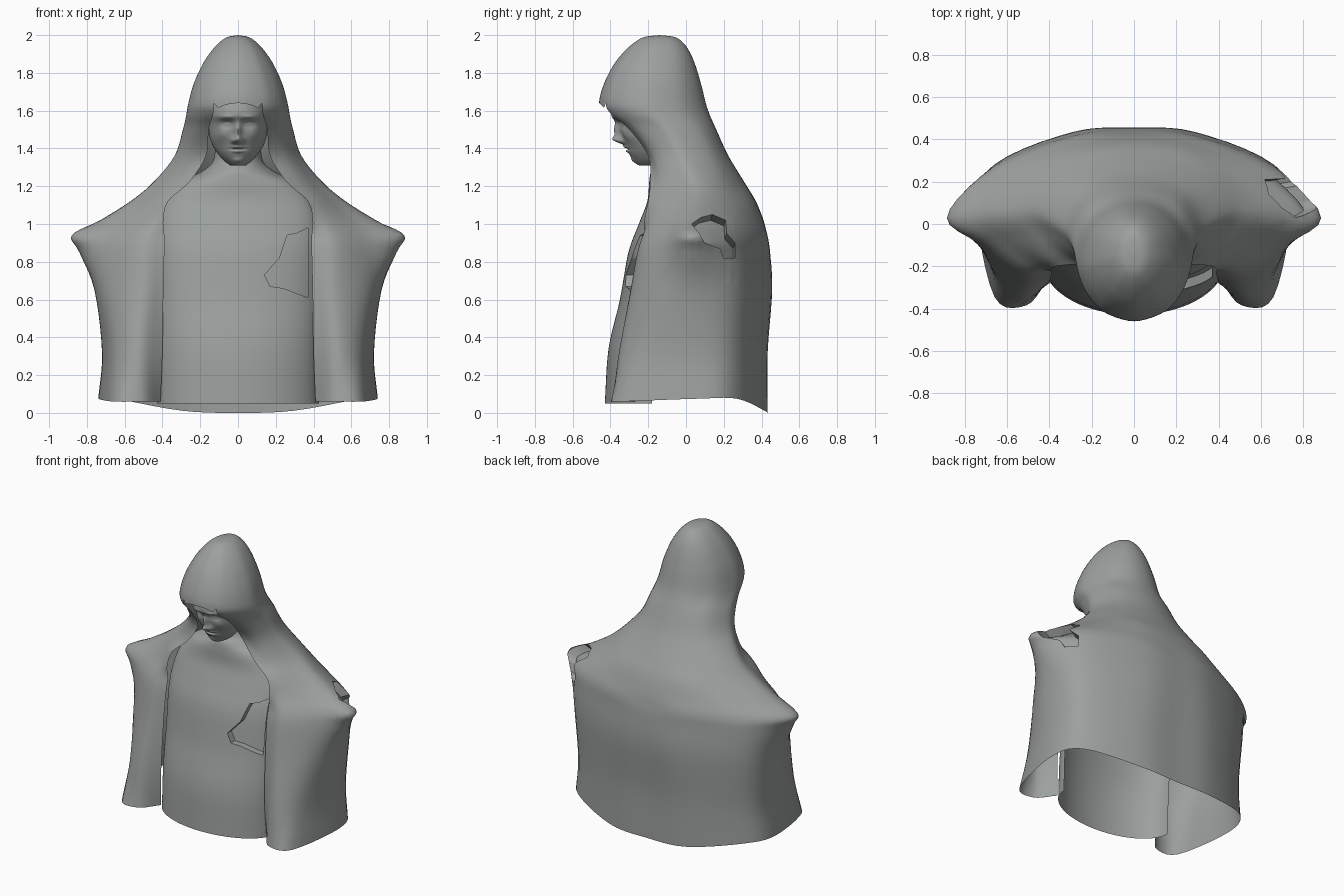
import bpy, bmesh, math
from mathutils import Vector

if "Cube" in bpy.data.objects:
    bpy.data.objects.remove(bpy.data.objects["Cube"])


def spline(pts, n, mirrored=False):
    """Catmull-Rom resample of n-dimensional points, n steps per span."""
    p = [Vector(q) for q in pts]
    if mirrored:                                 # smooth across the x = 0 plane
        flip = lambda v: Vector((-v.x, v.y, v.z))
        p = [flip(p[1])] + p + [flip(p[-2])]
    else:
        p = [2 * p[0] - p[1]] + p + [2 * p[-1] - p[-2]]
    out = []
    for i in range(1, len(p) - 2):
        a, b, c, d = p[i - 1:i + 3]
        for k in range(n):
            t = k / n
            out.append(0.5 * (2 * b + (c - a) * t + (2 * a - 5 * b + 4 * c - d) * t * t
                              + (3 * b - a - 3 * c + d) * t ** 3))
    return out + [p[-2]]


stone = bpy.data.materials.new("stone")
stone.diffuse_color = (.33, .35, .34, 1)
stone.use_nodes = True
stone.node_tree.nodes["Principled BSDF"].inputs["Base Color"].default_value = stone.diffuse_color


def sheet(name, grid, skip=lambda r, c: False, mirror=False, angle=50):
    """Skin a grid of points, optionally mirrored in x, with smooth shading."""
    bm = bmesh.new()
    for s in ((1, -1) if mirror else (1,)):
        vs = [[bm.verts.new((p[0] * s, p[1], p[2])) for p in row] for row in grid]
        for r in range(len(vs) - 1):
            for c in range(len(vs[0]) - 1):
                if not skip(r, c):
                    q = [vs[r][c], vs[r][c + 1], vs[r + 1][c + 1], vs[r + 1][c]]
                    bm.faces.new(q if s == 1 else q[::-1])
    bmesh.ops.delete(bm, geom=[v for v in bm.verts if not v.link_faces], context='VERTS')
    bmesh.ops.remove_doubles(bm, verts=bm.verts, dist=0.0008)
    bmesh.ops.recalc_face_normals(bm, faces=bm.faces)
    me = bpy.data.meshes.new(name)
    bm.to_mesh(me)
    bm.free()
    me.materials.append(stone)
    ob = bpy.data.objects.new(name, me)
    bpy.context.collection.objects.link(ob)
    bpy.ops.object.select_all(action='DESELECT')
    ob.select_set(True)
    bpy.context.view_layer.objects.active = ob
    bpy.ops.object.shade_smooth_by_angle(angle=math.radians(angle))
    return ob


def inside(u, v, poly):
    hit = False
    for (a, b), (c, d) in zip(poly, poly[1:] + poly[:1]):
        if (b > v) != (d > v) and u < a + (v - b) / (d - b) * (c - a):
            hit = not hit
    return hit


def tear(ob, poly, axis, near, move):
    """Cut a ragged outline (seen along x or y) and sink the patch inside it."""
    bm = bmesh.new()
    bm.from_mesh(ob.data)
    u = 1 - axis
    mid = Vector((sum(p[0] for p in poly), sum(p[1] for p in poly))) / len(poly)

    def close(f):
        p = f.calc_center_median()
        return near(p) and (Vector((p[u], p.z)) - mid).length < .25

    for (a, b), (c, d) in zip(poly, poly[1:] + poly[:1]):
        co, no = Vector((0, 0, b)), Vector((0, 0, a - c))
        co[u], no[u] = a, d - b
        fs = [f for f in bm.faces if close(f)]
        geom = fs + list({e for f in fs for e in f.edges}) + list({v for f in fs for v in f.verts})
        bmesh.ops.bisect_plane(bm, geom=geom, dist=1e-5, plane_co=co, plane_no=no)
    faces = []
    for f in bm.faces:
        p = f.calc_center_median()
        if near(p) and inside(p[u], p.z, poly):
            faces.append(f)
    new = bmesh.ops.extrude_face_region(bm, geom=faces)['geom']
    old = [f for f in faces if f.is_valid]
    if old:
        bmesh.ops.delete(bm, geom=old, context='FACES')
    bmesh.ops.translate(bm, vec=move,
                        verts=[v for v in new if isinstance(v, bmesh.types.BMVert)])
    for e in bm.edges:
        if len(e.link_faces) == 2 and e.calc_face_angle(0) > .7:
            e.smooth = False
    bm.to_mesh(ob.data)
    bm.free()


# Cloak half sections: z, back y, then x,y pairs running round to the front edge
cloak = [
    (.06, .43, .30, .415, .65, .27, .74, .06, .66, -.345, .51, -.385, .41, -.27),
    (.32, .43, .30, .415, .64, .27, .72, .05, .66, -.25, .53, -.355, .40, -.28),
    (.65, .455, .29, .435, .66, .28, .76, .04, .69, -.17, .52, -.29, .395, -.26),
    (.85, .445, .29, .42, .67, .27, .84, .03, .69, -.13, .52, -.25, .39, -.24),
    (.94, .43, .29, .41, .66, .26, .88, .03, .68, -.10, .51, -.22, .39, -.22),
    (1.02, .41, .28, .38, .57, .25, .73, .05, .60, -.08, .48, -.18, .395, -.22),
    (1.12, .37, .25, .34, .46, .22, .57, .06, .50, -.06, .43, -.15, .37, -.20),
    (1.22, .31, .20, .28, .37, .19, .45, .06, .40, -.05, .34, -.13, .26, -.19),
    (1.36, .225, .15, .20, .27, .13, .335, .0, .31, -.09, .25, -.17, .17, -.20),
    (1.50, .16, .12, .14, .23, .07, .29, -.07, .27, -.17, .22, -.26, .155, -.30),
]
rows = []
for i, r in enumerate(cloak):
    z, flat = r[0], (0,) + r[1:]
    row = [Vector((flat[k], flat[k + 1], z)) for k in range(0, 14, 2)]
    if i == 0:                                   # hem dips at the back
        for p, h in zip(row, (0, .012, .075, .075, .06, .06, .06)):
            p.z = h
    rows.append(row + [2 * row[-1] - row[-2]])

# Hood sections: z, back y, front y, half width
hood = [(1.58, .125, -.43, .273), (1.64, .105, -.46, .262), (1.74, .08, -.435, .235),
        (1.84, .05, -.385, .19), (1.91, .02, -.33, .145), (1.96, -.015, -.275, .10),
        (1.99, -.06, -.22, .055), (2.0, -.14, -.14, 0)]
for z, yb, yf, w in hood:
    row = []
    for deg in (0, 27, 57, 90, 112, 132, 151, 180):
        a = math.radians(deg)
        row.append(Vector((w * math.sin(a), (yb + yf) / 2 + (yb - yf) / 2 * math.cos(a), z)))
    rows.append(row)

NU, NV = 5, 5
cols = list(zip(*[spline(r, NU, True) for r in rows]))
grid = list(zip(*[spline(c, NV) for c in cols]))
first_closed = 11 * NV                           # face opening lies below this row
for k in range(1, NU):                           # round the corners of the hood lip
    grid[first_closed][6 * NU + k].z -= .04 * (1 - k / NU) ** 2
cloak_ob = sheet("hooded_cloak", grid, mirror=True,
                 skip=lambda r, c: c >= 6 * NU and r < first_closed)
tear(cloak_ob, [(.03, 1.0), (.08, 1.035), (.14, 1.05), (.21, 1.02), (.215, .95), (.26, .90),
                (.26, .82), (.20, .82), (.18, .87), (.10, .90), (.07, .95)],
     0, lambda p: p.x > .4, (-.06, -.01, -.03))

# Torso front: z, front y, half width, side y
torso = [(.05, -.43, .43, -.18), (.34, -.41, .43, -.17), (.60, -.35, .43, -.15),
         (.85, -.305, .43, -.13), (1.0, -.25, .42, -.10), (1.12, -.205, .38, -.08),
         (1.22, -.195, .30, -.05), (1.28, -.185, .19, 0), (1.34, -.15, .13, 0),
         (1.48, -.15, .12, 0)]
grid = []
for z, yf, w, ys in spline(torso, 6):
    grid.append([(w * math.sin(a), ys + (yf - ys) * math.cos(a), z)
                 for a in [math.pi * (k / 48 - .5) for k in range(49)]])
torso_ob = sheet("torso", grid)
tear(torso_ob, [(.37, .98), (.31, .95), (.26, .94), (.22, .82), (.14, .73), (.17, .67),
                (.24, .66), (.37, .61)], 1, lambda p: True, (0, .045, 0))

# Face: profile of z, front y, half width; features added as soft bumps
profile = [(1.70, -.36, .14), (1.64, -.385, .15), (1.58, -.395, .155), (1.53, -.362, .157),
           (1.46, -.338, .15), (1.41, -.315, .132), (1.37, -.30, .105), (1.335, -.275, .075),
           (1.31, -.245, .04), (1.32, -.19, .05), (1.36, -.13, .08)]


def bump(x, z, cx, cz, sx, sz, h):
    return h * math.exp(-((abs(x) - cx) / sx) ** 2 - ((z - cz) / sz) ** 2)


# centre x, centre z, width, height, outward amount
features = [(0, 1.445, .024, .022, .044), (0, 1.49, .017, .045, .032),
            (.024, 1.44, .012, .013, .016), (.058, 1.53, .030, .018, -.022),
            (.058, 1.527, .022, .010, .014), (.058, 1.526, .022, .003, -.005),
            (.06, 1.566, .042, .011, .010), (.085, 1.475, .03, .03, .008),
            (0, 1.408, .032, .007, .012), (0, 1.397, .038, .004, -.008),
            (0, 1.385, .028, .008, .012), (0, 1.335, .03, .014, .010)]
grid = []
for z, y, w in spline(profile, 9):
    row = []
    for k in range(65):
        a = math.pi * (k / 64 - .5) * .98
        x = w * math.sin(a)
        out = sum(bump(x, z, *f) for f in features) if y < -.25 else 0
        row.append((x, y + (.05 + .8 * w) * (1 - math.cos(a)) - out, z))
    grid.append(row)
sheet("face", grid, angle=70)
